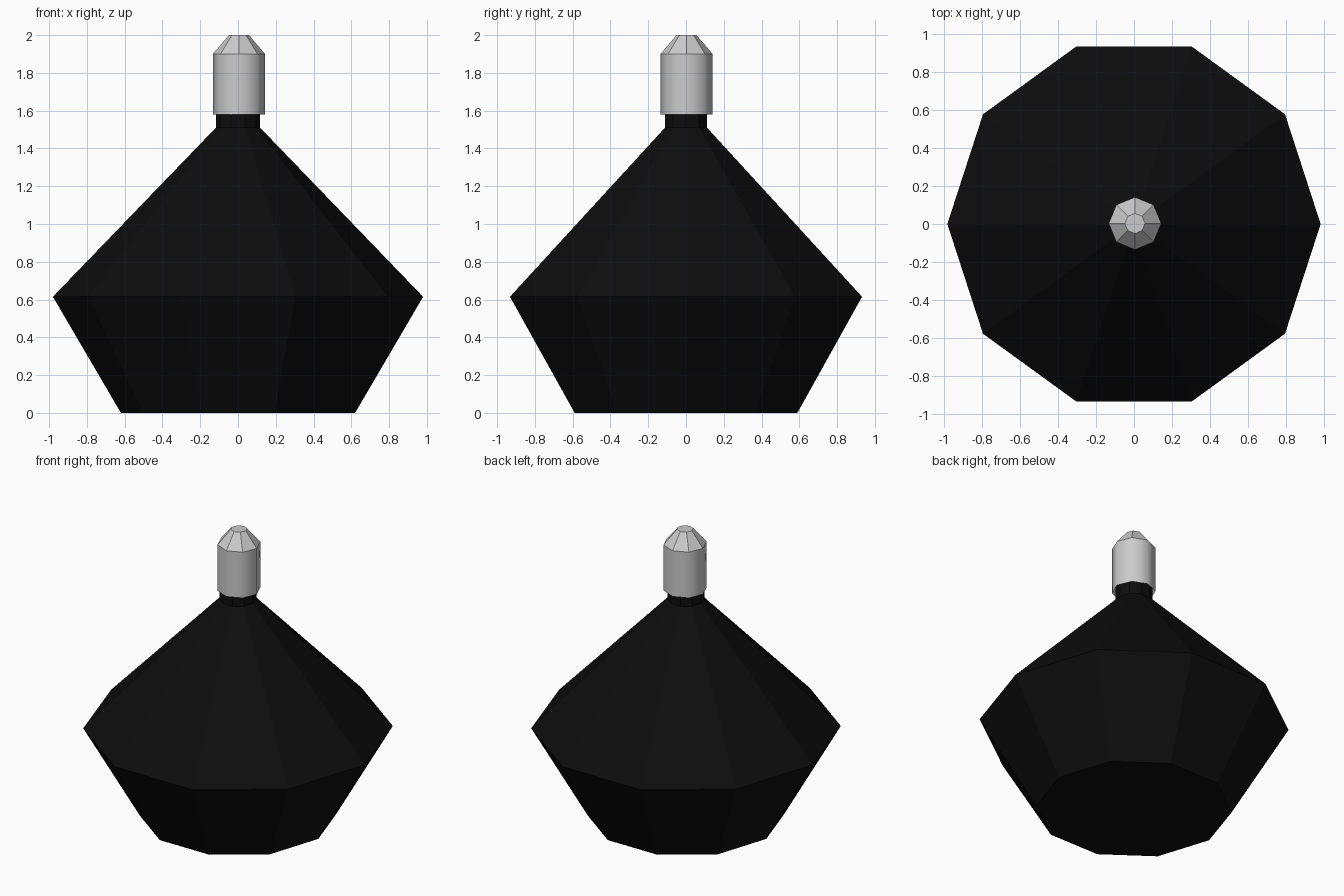
import bpy, bmesh
from math import cos, sin, tau

if "Cube" in bpy.data.objects:
    bpy.data.objects.remove(bpy.data.objects["Cube"])


def lathe(name, profile, sides, center, cap_bottom=True, smooth_bands=()):
    """Revolve (radius, z) points into a low-poly solid."""
    bm = bmesh.new()
    rings = [[bm.verts.new((center[0] + r * cos(tau * i / sides),
                            center[1] + r * sin(tau * i / sides), z))
              for i in range(sides)] for r, z in profile]
    for b, (lo, hi) in enumerate(zip(rings, rings[1:])):
        for i in range(sides):
            j = (i + 1) % sides
            f = bm.faces.new((lo[i], lo[j], hi[j], hi[i]))
            f.smooth = b in smooth_bands
    if cap_bottom:
        bm.faces.new(rings[0][::-1])
    bm.faces.new(rings[-1])
    # keep borders between flat and smooth bands crisp
    for e in bm.edges:
        e.smooth = all(f.smooth for f in e.link_faces)
    me = bpy.data.meshes.new(name)
    bm.to_mesh(me)
    bm.free()
    ob = bpy.data.objects.new(name, me)
    bpy.context.collection.objects.link(ob)
    return ob


# Ten-sided faceted bottle body, with the neck running up inside the cap
body = lathe("bottle_body",
             [(0.62, 0), (0.98, 0.615), (0.117, 1.51), (0.117, 1.68)],
             10, (0, 0))
black = bpy.data.materials.new("black_glass")
black.diffuse_color = (0.004, 0.004, 0.004, 1)
black.use_nodes = True
black.node_tree.nodes["Principled BSDF"].inputs["Base Color"].default_value = black.diffuse_color
body.data.materials.append(black)

# Eight-sided cap, open underneath, with a bevelled crown
lathe("bottle_cap", [(0.138, 1.58), (0.138, 1.9), (0.053, 2.0)],
      8, (0.005, 0.003), cap_bottom=False, smooth_bands=(0,))
